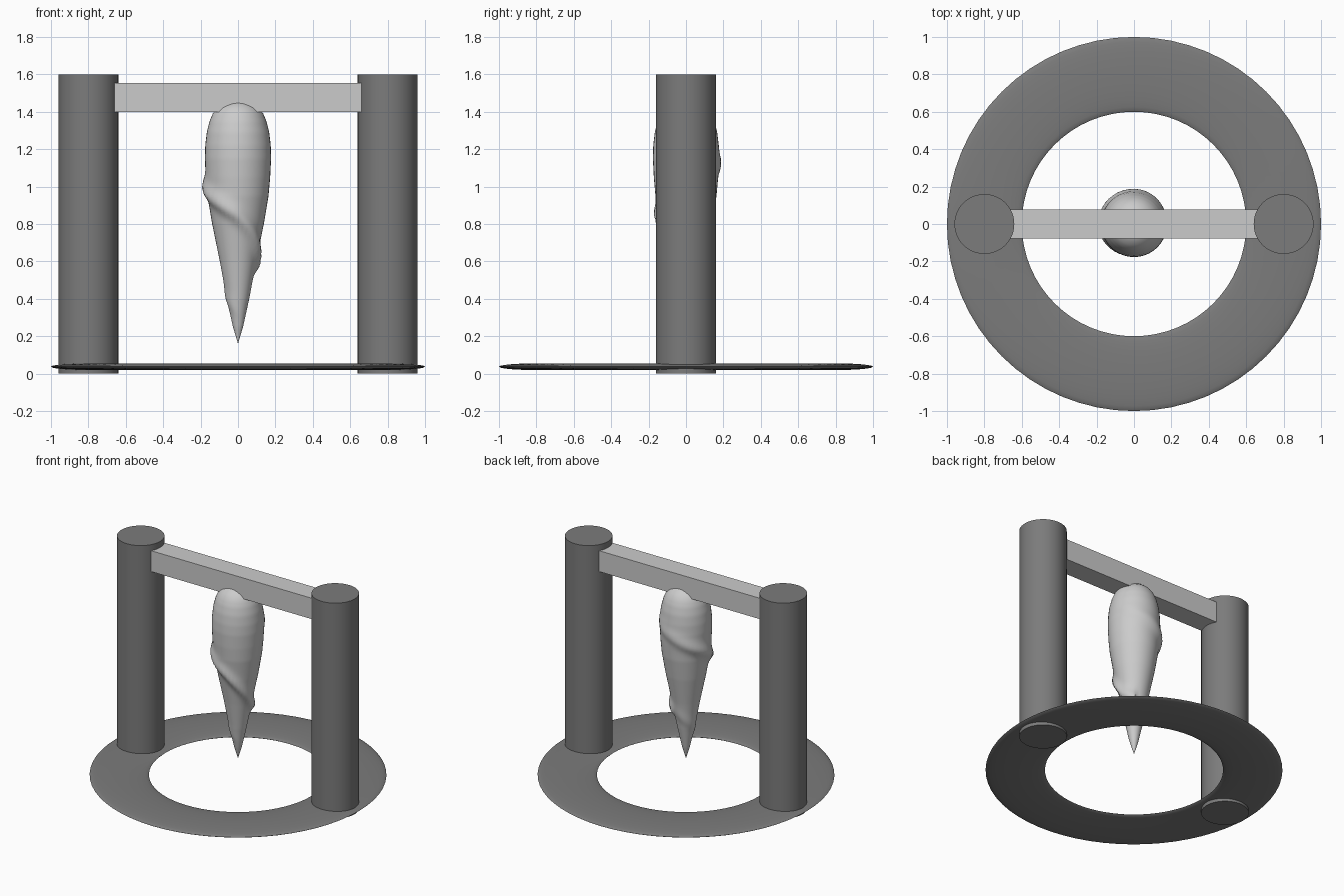
import bpy, bmesh, math

if "Cube" in bpy.data.objects:
    bpy.data.objects.remove(bpy.data.objects["Cube"])


def grey(name, v):
    mat = bpy.data.materials.new(name)
    mat.diffuse_color = (v, v, v, 1)
    mat.use_nodes = True
    mat.node_tree.nodes["Principled BSDF"].inputs["Base Color"].default_value = mat.diffuse_color
    return mat


DARK = grey("dark_stone", 0.2)
LIGHT = grey("light_stone", 0.57)


def smooth(obj, angle=40):
    bpy.ops.object.select_all(action='DESELECT')
    obj.select_set(True)
    bpy.context.view_layer.objects.active = obj
    bpy.ops.object.shade_smooth_by_angle(angle=math.radians(angle))


def interp(points, t):
    for (a, va), (b, vb) in zip(points, points[1:]):
        if a <= t <= b:
            return va + (vb - va) * (t - a) / (b - a)
    return points[-1][1] if t > points[-1][0] else points[0][1]


# Flattened ring base
bpy.ops.mesh.primitive_torus_add(major_radius=0.8, minor_radius=0.2,
                                 major_segments=64, minor_segments=24,
                                 location=(0, 0, 0.037))
ring = bpy.context.object
ring.name = "base_ring"
ring.scale.z = 0.09
bpy.ops.object.transform_apply(location=False, rotation=False, scale=True)
ring.data.materials.append(DARK)
smooth(ring, 60)

# Two round posts
for name, x in (("left_post", -0.8), ("right_post", 0.8)):
    bpy.ops.mesh.primitive_cylinder_add(vertices=48, radius=0.16, depth=1.6,
                                        location=(x, 0, 0.8))
    post = bpy.context.object
    post.name = name
    post.data.materials.append(DARK)
    smooth(post)

# Cross beam between the posts
bpy.ops.mesh.primitive_cube_add(size=1, location=(0, 0, 1.477))
beam = bpy.context.object
beam.name = "cross_beam"
beam.scale = (1.36, 0.155, 0.155)
bpy.ops.object.transform_apply(location=False, rotation=False, scale=True)
beam.data.materials.append(LIGHT)

# Hanging drop: lathed profile with a raised band spiralling down it
profile = [(0.16, 0.0), (0.25, 0.027), (0.4, 0.06), (0.6, 0.097),
           (0.8, 0.138), (0.95, 0.163), (1.05, 0.172), (1.15, 0.177),
           (1.22, 0.175), (1.29, 0.167), (1.35, 0.152), (1.39, 0.135),
           (1.42, 0.113), (1.445, 0.08), (1.457, 0.045), (1.462, 0.0)]
# Band height by turn angle in degrees, counted from +x
spiral = [(0, 1.24), (90, 1.12), (180, 0.99), (270, 0.84), (360, 0.59),
          (450, 0.50), (540, 0.41), (630, 0.33), (720, 0.25)]
SIDES = 40
heights = [0.16 + 0.0125 * i for i in range(1, 98)]
heights += [1.39, 1.405, 1.42, 1.433, 1.445, 1.457]

bm = bmesh.new()
rows = []
for z in heights:
    row = []
    for s in range(SIDES):
        deg = 360 * s / SIDES
        bump = 0
        for turn in (deg, deg + 360):
            fade = min(1, turn / 180) * min(1, (720 - turn) / 180)
            size = 0.025 if turn < 420 else 0.006
            dz = z - interp(spiral, turn)
            width = 0.055 if dz > 0 else 0.04
            bump = max(bump, size * fade * math.exp(-(dz / width) ** 2))
        r = interp(profile, z) + bump
        a = math.radians(deg)
        row.append(bm.verts.new((r * math.cos(a), r * math.sin(a), z)))
    rows.append(row)
tip = bm.verts.new((0, 0, 0.16))
crown = bm.verts.new((0, 0, 1.462))
for s in range(SIDES):
    n = (s + 1) % SIDES
    bm.faces.new((tip, rows[0][n], rows[0][s]))
    bm.faces.new((crown, rows[-1][s], rows[-1][n]))
    for lo, hi in zip(rows, rows[1:]):
        bm.faces.new((lo[s], lo[n], hi[n], hi[s]))
mesh = bpy.data.meshes.new("hanging_drop")
bm.to_mesh(mesh)
bm.free()
drop = bpy.data.objects.new("hanging_drop", mesh)
bpy.context.collection.objects.link(drop)
mesh.materials.append(LIGHT)
smooth(drop)
